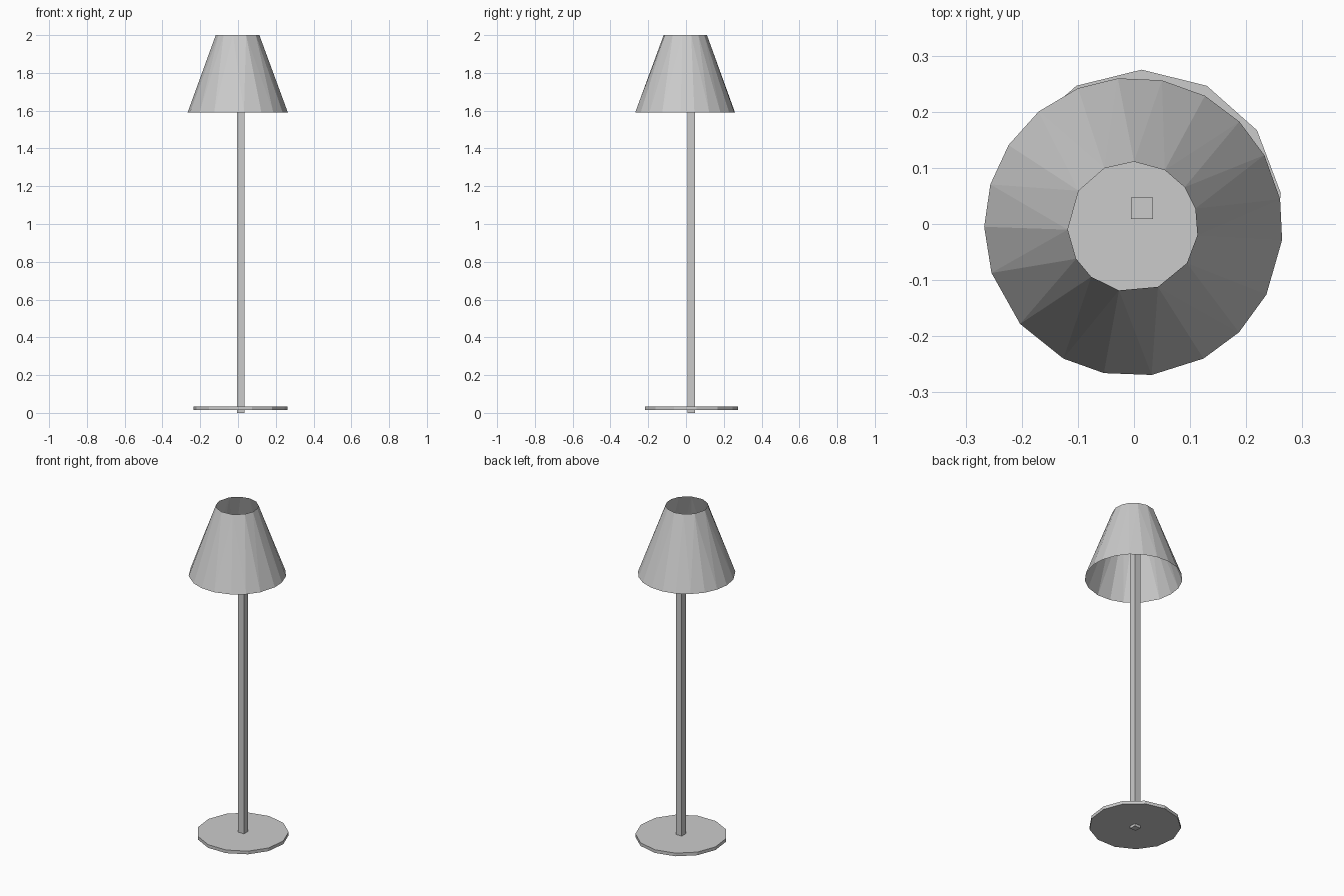
import bpy, bmesh
from math import radians, cos, sin, pi

if "Cube" in bpy.data.objects:
    bpy.data.objects.remove(bpy.data.objects["Cube"])


def finish(name, bm):
    bmesh.ops.recalc_face_normals(bm, faces=bm.faces)
    me = bpy.data.meshes.new(name)
    bm.to_mesh(me)
    bm.free()
    ob = bpy.data.objects.new(name, me)
    bpy.context.collection.objects.link(ob)
    return ob


def ring(bm, centre, radius, z, angles):
    return [bm.verts.new((centre[0] + radius * cos(radians(a)),
                          centre[1] + radius * sin(radians(a)), z)) for a in angles]


def prism(name, centre, radius, z0, z1, sides, start):
    bm = bmesh.new()
    angles = [start + 360 * i / sides for i in range(sides)]
    face = bm.faces.new(ring(bm, centre, radius, z0, angles))
    ext = bmesh.ops.extrude_face_region(bm, geom=[face], use_keep_orig=True)
    for v in ext["geom"]:
        if isinstance(v, bmesh.types.BMVert):
            v.co.z = z1
    return finish(name, bm)


# Round base disc, slightly raised around the pole foot
prism("base", (0.0135, 0.025), 0.25, 0.015, 0.034, 13, 90)

# Square pole, reaching up inside the shade
prism("pole", (0.0145, 0.028), 0.0195 * 2 ** 0.5, 0.0, 1.8, 4, 45)

# Open faceted shade: uneven hand-cut rims stitched with triangles
low_angles = [-180, -162, -139.4, -118, -101.4, -83, -62, -45, -27, -5,
              10.7, 28.7, 44.8, 61.4, 79, 96, 111.8, 129.4, 146.8, 163.5]
high_angles = [-177.5, -150.6, -129.8, -102.3, -67.3, -34, -7.4,
               16.3, 37.4, 60.6, 89, 116, 146.4]
bm = bmesh.new()
low = ring(bm, (-0.001, -0.005), 0.266, 1.59, low_angles)
high = ring(bm, (-0.002, -0.005), 0.116, 2.0, high_angles)
la = low_angles + [low_angles[0] + 360, 999]
ha = high_angles + [high_angles[0] + 360, 999]
i = j = 0
nl, nh = len(low), len(high)
while i < nl or j < nh:
    # Advance along the rim whose next edge midpoint comes first
    step_low = j == nh or (i < nl and la[i] + la[i + 1] <= ha[j] + ha[j + 1])
    if step_low:
        bm.faces.new((low[i % nl], low[(i + 1) % nl], high[j % nh]))
        i += 1
    else:
        bm.faces.new((low[i % nl], high[(j + 1) % nh], high[j % nh]))
        j += 1
finish("lamp_shade", bm)
